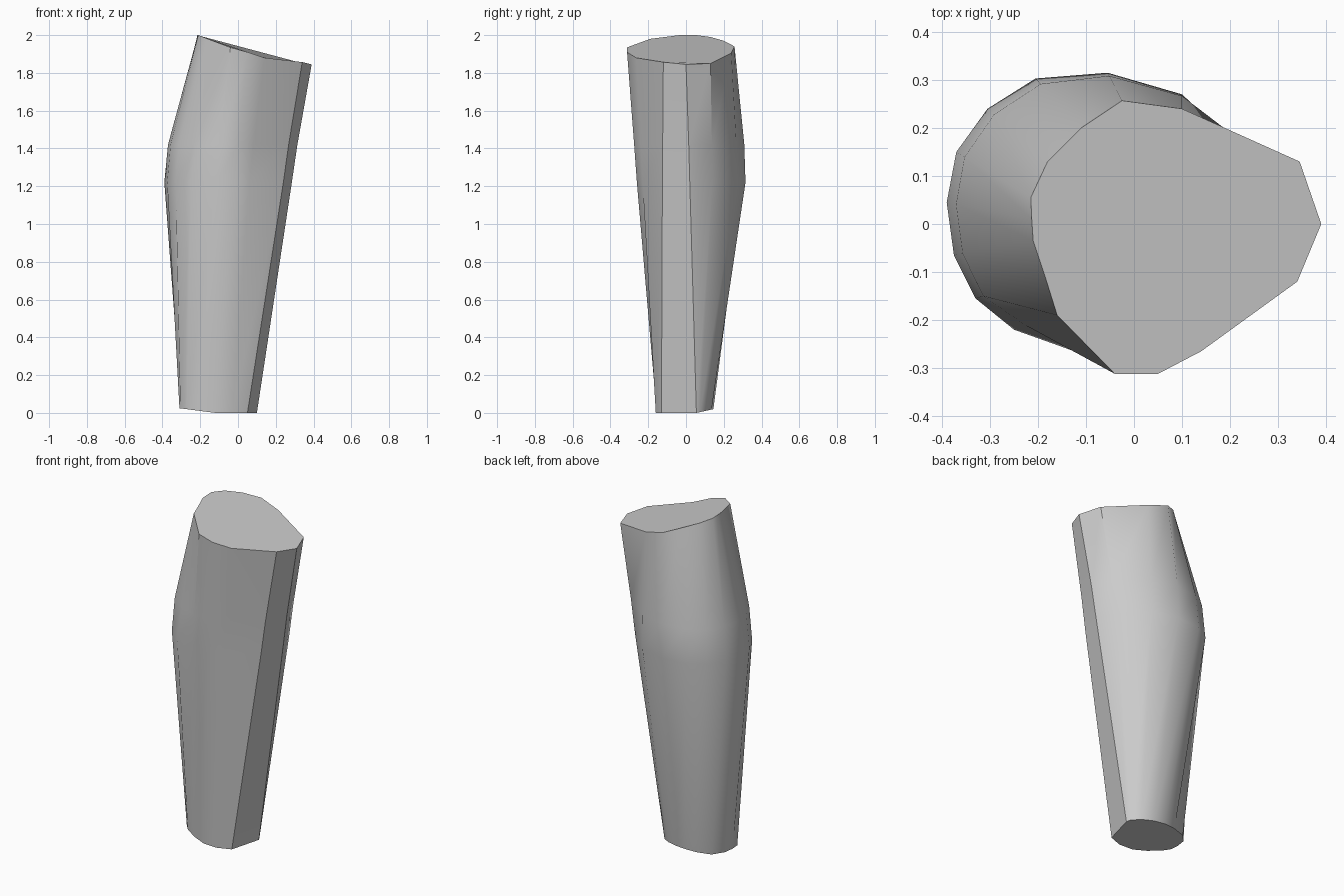
import bpy
import bmesh
from mathutils import Vector

if "Cube" in bpy.data.objects:
    bpy.data.objects.remove(bpy.data.objects["Cube"], do_unlink=True)


def make_material(name, colour):
    material = bpy.data.materials.new(name)
    material.use_nodes = True
    material.diffuse_color = colour
    shader = next(n for n in material.node_tree.nodes if n.type == 'BSDF_PRINCIPLED')
    shader.inputs["Base Color"].default_value = colour
    return material


# Cross-sections run counter-clockwise from the shin ridge, around the calf.
ANKLE = [(.1, .055), (.09, .075), (.04, .11), (-.03, .135), (-.1, .145),
         (-.17, .14), (-.25, .115), (-.3, .06), (-.31, 0), (-.305, -.05),
         (-.27, -.09), (-.2, -.13), (-.12, -.155), (-.03, -.16), (.05, -.13)]
CALF = [(.285, .02), (.24, .14), (.1, .27), (-.055, .315), (-.205, .303),
        (-.305, .24), (-.37, .15), (-.39, .045), (-.375, -.065), (-.33, -.155),
        (-.25, -.22), (-.12, -.26), (-.02, -.26), (.06, -.23), (.24, -.125)]
KNEE = [(.39, 0), (.345, .13), (.1, .24), (-.025, .257), (-.11, .2),
        (-.18, .13), (-.215, .055), (-.213, .01), (-.21, -.035), (-.185, -.11),
        (-.16, -.19), (-.04, -.312), (.05, -.312), (.14, -.265), (.34, -.12)]
KNEE_HEIGHT = [1.845, 1.85, 1.905, 1.94, 1.97, 1.99, 2, 2, 2, 1.99,
               1.98, 1.935, 1.91, 1.88, 1.857]


def ankle_height(x, y):
    """The ankle cut lifts slightly towards the heel and the back."""
    return max(0, (-.12 - x) * .13, (y - .055) * .22)


ankle = [Vector((x, y, ankle_height(x, y))) for x, y in ANKLE]
calf = [Vector((x, y, 1.22)) for x, y in CALF]
knee = [Vector((x, y, z)) for (x, y), z in zip(KNEE, KNEE_HEIGHT)]

# The upper calf ring keeps the muscle full while the shin stays straight.
upper_calf = []
for low, high in zip(calf, knee):
    full = low.x < 0 and low.y > -.2 or low.y > .2
    point = low.lerp(high, .11 if full else .28)
    point.z = 1.42
    upper_calf.append(point)

# Loft the rings into one closed lower leg.
bm = bmesh.new()
rings = [[bm.verts.new(p) for p in ring] for ring in (ankle, calf, upper_calf, knee)]
for lower, upper in zip(rings, rings[1:]):
    for i in range(len(lower)):
        j = (i + 1) % len(lower)
        bm.faces.new((lower[i], lower[j], upper[j], upper[i]))
bm.faces.new(list(reversed(rings[0])))
bm.faces.new(rings[-1])
bmesh.ops.recalc_face_normals(bm, faces=bm.faces)

mesh = bpy.data.meshes.new("lower_leg")
bm.to_mesh(mesh)
bm.free()
leg = bpy.data.objects.new("lower_leg", mesh)
bpy.context.collection.objects.link(leg)
mesh.materials.append(make_material("plain grey", (.6, .6, .6, 1)))

# Smooth the muscle, keeping the shin ridges and cut rims crisp.
bpy.ops.object.select_all(action='DESELECT')
leg.select_set(True)
bpy.context.view_layer.objects.active = leg
bpy.ops.object.shade_smooth_by_angle(angle=.55)
